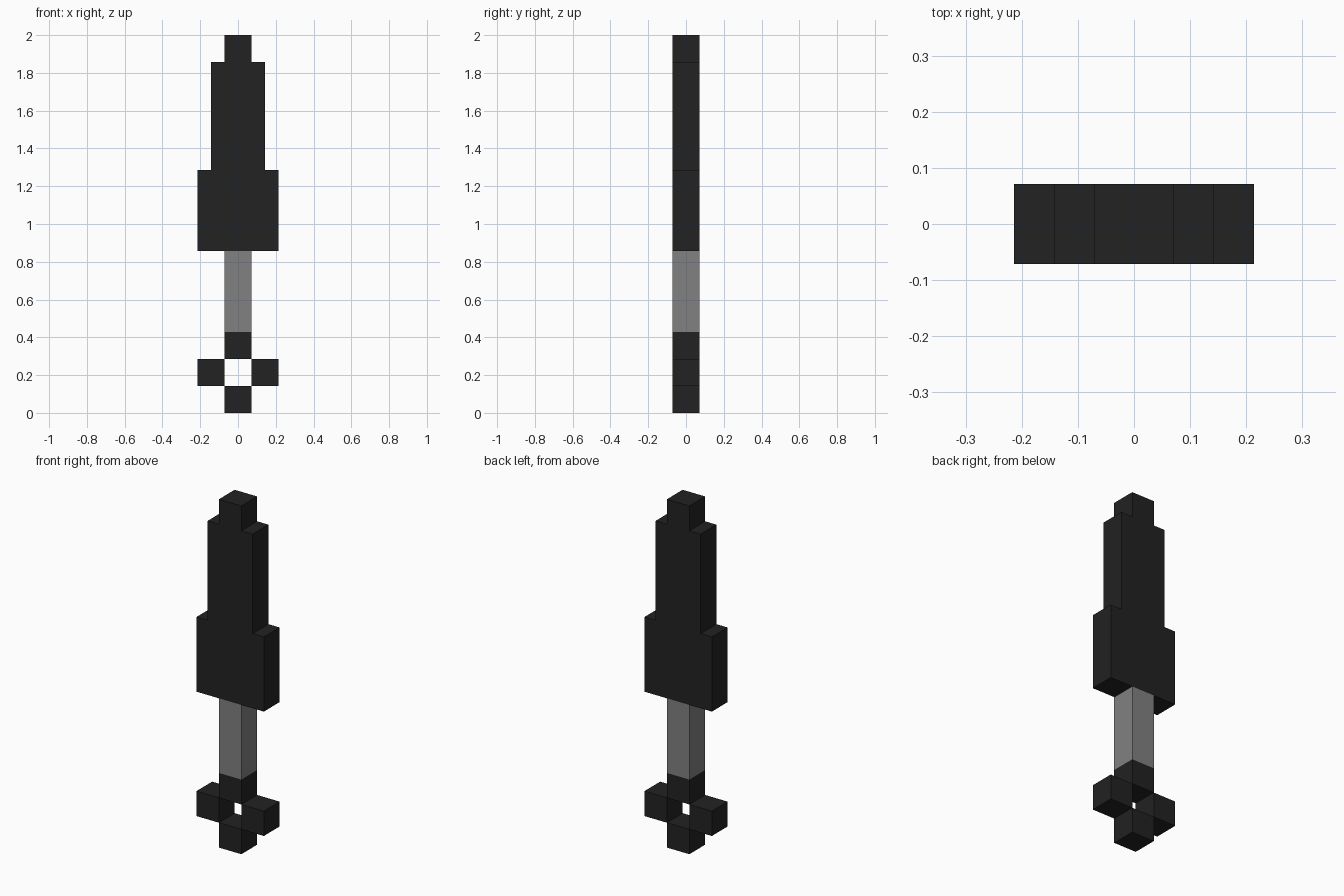
import bpy

if "Cube" in bpy.data.objects:
    bpy.data.objects.remove(bpy.data.objects["Cube"])

U = 1 / 7  # one block: the model is 14 blocks tall and one block thick


def material(name, value):
    mat = bpy.data.materials.new(name)
    mat.diffuse_color = (value, value, value, 1)
    mat.use_nodes = True
    mat.node_tree.nodes["Principled BSDF"].inputs["Base Color"].default_value = mat.diffuse_color
    return mat


dark = material("charcoal", 0.016)
grey = material("mid grey", 0.22)


def block(name, x, z0, z1, width, mat):
    """Box centred at x, spanning z0 to z1, all measured in blocks."""
    bpy.ops.mesh.primitive_cube_add(size=1, location=(x * U, 0, (z0 + z1) / 2 * U))
    obj = bpy.context.object
    obj.name = name
    obj.scale = (width * U, U, (z1 - z0) * U)
    bpy.ops.object.transform_apply(location=False, rotation=False, scale=True)
    obj.data.materials.append(mat)


# Open ring pommel made of four blocks
block("ring_bottom", 0, 0, 1, 1, dark)
for side, x in (("left", -1), ("right", 1)):
    block("ring_" + side, x, 1, 2, 1, dark)
block("ring_top", 0, 2, 3, 1, dark)

# Grip
block("grip", 0, 3, 6, 1, grey)

# Stepped blade
block("blade_base", 0, 6, 9, 3, dark)
block("blade_middle", 0, 9, 13, 2, dark)
block("blade_tip", 0, 13, 14, 1, dark)
